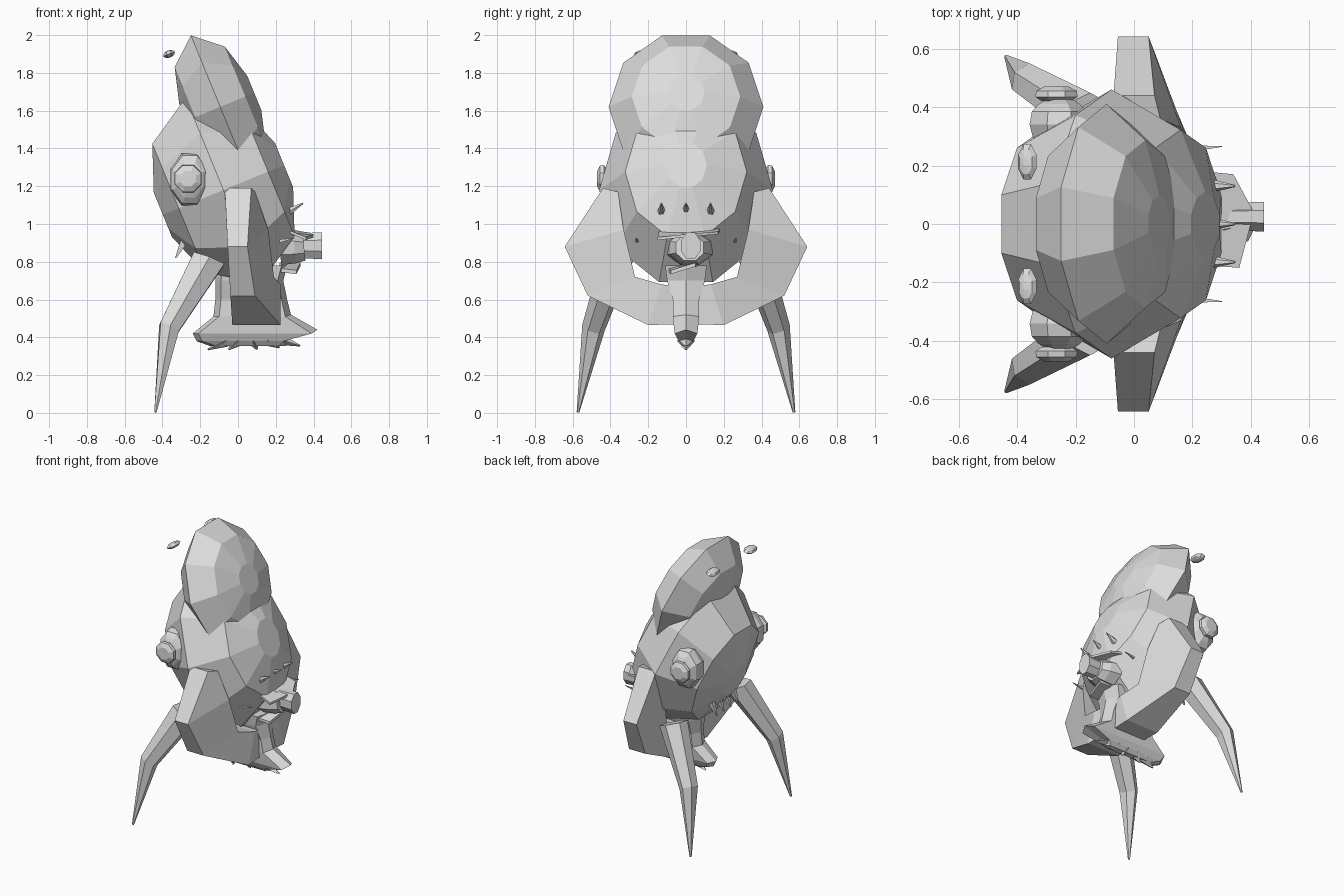
import bpy, bmesh, math
from mathutils import Vector

if "Cube" in bpy.data.objects:
    bpy.data.objects.remove(bpy.data.objects["Cube"])

grey = bpy.data.materials.new("pale_grey")
grey.diffuse_color = (0.72, 0.72, 0.72, 1)
grey.use_nodes = True
grey.node_tree.nodes["Principled BSDF"].inputs["Base Color"].default_value = grey.diffuse_color


def ring(c, d, a, b, n=10, phase=0.5):
    """Polygon around c facing d; a = sideways radius, b = other radius."""
    d = Vector(d).normalized()
    ref = Vector((1, 0, 0)) if abs(d.y) > 0.95 else Vector((0, 1, 0))
    u = (ref - d * ref.dot(d)).normalized()
    v = d.cross(u)
    return [Vector(c) + u * a * math.sin((i + phase) * math.tau / n)
            + v * b * math.cos((i + phase) * math.tau / n) for i in range(n)]


def loft(name, rings, mirror=False):
    """Skin consecutive rings, cap both ends, optionally mirror over y."""
    bm = bmesh.new()
    for s in ((1, -1) if mirror else (1,)):
        rows = [[bm.verts.new((p[0], p[1] * s, p[2])) for p in r] for r in rings]
        n = len(rows[0])
        for r0, r1 in zip(rows, rows[1:]):
            for i in range(n):
                bm.faces.new((r0[i], r0[(i + 1) % n], r1[(i + 1) % n], r1[i]))
        bm.faces.new(rows[0])
        bm.faces.new(rows[-1])
    bmesh.ops.recalc_face_normals(bm, faces=bm.faces)
    me = bpy.data.meshes.new(name)
    bm.to_mesh(me)
    bm.free()
    me.materials.append(grey)
    ob = bpy.data.objects.new(name, me)
    bpy.context.collection.objects.link(ob)
    return ob


def spindle(name, c, d, a, b, h, n=10, mirror=False):
    """Coarse faceted ellipsoid with flat pole caps along d."""
    c, d = Vector(c), Vector(d).normalized()
    prof = [(-0.95, 0.24), (-0.7, 0.7), (0, 1), (0.7, 0.7), (0.95, 0.24)]
    return loft(name, [ring(c + d * h * t, d, a * r, b * r, n) for t, r in prof], mirror)


def spike(name, root, tip, r, n=6, mirror=False):
    """Thin cone from root to tip."""
    d = Vector(tip) - Vector(root)
    loft(name, [ring(root, d, r, r, n), ring(tip, d, r * 0.15, r * 0.15, n)], mirror)


def slab(x0, outer, inner):
    """Quad arm section; outer and inner are (front x, y, z)."""
    return [(x0, *outer[1:]), outer, inner, (x0, *inner[1:])]


# body and head, both tilted backwards
AXIS = (0.926, 0, 0.38)
spindle("body", (-0.077, 0, 1.18), AXIS, 0.46, 0.555, 0.365)
spindle("head", (-0.094, 0, 1.62), AXIS, 0.41, 0.43, 0.205)

# pointed back legs
loft("back_legs", [ring((-0.155, 0.365, 0.815), (-0.36, 0.15, -0.93), 0.085, 0.10, 6),
                   ring((-0.365, 0.49, 0.45), (-0.42, 0.3, -0.85), 0.062, 0.062, 6),
                   ring((-0.437, 0.572, 0.003), (-0.15, 0.18, -0.9), 0.007, 0.007, 6)],
     True)

# arms folded down and inwards, their fronts sweeping forward towards the middle
loft("arms", [slab(-0.07, (0.07, 0.44, 1.19), (0.09, 0.36, 1.17)),
              slab(-0.055, (0.05, 0.642, 0.88), (0.16, 0.33, 0.97)),
              slab(-0.04, (0.09, 0.52, 0.62), (0.19, 0.27, 0.72)),
              slab(-0.03, (0.225, 0.20, 0.465), (0.225, 0.13, 0.68)),
              slab(-0.03, (0.215, 0.03, 0.47), (0.215, 0.03, 0.67))], True)

# round side discs: a broad lens with a smaller one on top
DISC = ((0.28, 0.11), (0.34, 0.13), (0.385, 0.12), (0.41, 0.09), (0.425, 0.06))
loft("side_discs", [ring((-0.255, y, 1.235), (0, 1, 0), r * 0.85, r * 1.15, 8)
                    for y, r in DISC], True)
BOSS = ((0.42, 0.055), (0.435, 0.078), (0.455, 0.075), (0.47, 0.045))
loft("side_disc_centres", [ring((-0.265, y, 1.24), (0, 1, 0), r, r, 8)
                           for y, r in BOSS], True)

# small floating beads behind the head
spindle("beads", (-0.365, 0.213, 1.90), (0.35, 0, -0.93), 0.065, 0.036, 0.02, 8, True)

# brow spikes and thin cheek spikes
for i, y in enumerate((-0.13, 0, 0.13)):
    spike(f"brow_spike_{i}", (0.25, y, 1.055), (0.345, y, 1.11), 0.026)
spike("cheek_spikes", (0.22, 0.26, 0.91), (0.30, 0.265, 0.925), 0.012, 4, True)

# muzzle, thin lips and snout
loft("muzzle", [ring((x, 0.02, 0.875), (1, 0, 0.1), a, b, 8) for x, a, b in
                ((0.22, 0.13, 0.10), (0.30, 0.11, 0.09), (0.35, 0.08, 0.075))])
loft("upper_lip", [[(0.24, -0.14, z + 0.02), (0.36, -0.15, z - 0.03), (0.41, 0.04, z - 0.01),
                    (0.34, 0.17, z), (0.24, 0.18, z + 0.02)] for z in (0.945, 0.96)])
loft("lower_lip", [[(0.22, -0.09, z), (0.31, -0.08, z - 0.01), (0.33, 0.05, z + 0.03),
                    (0.22, 0.06, z + 0.03)] for z in (0.745, 0.765)])
loft("snout", [ring((x, 0.025, 0.885), (1, 0, 0), r, r * 1.4, 8) for x, r in
               ((0.28, 0.05), (0.36, 0.052), (0.445, 0.055))])

# row of short spikes under the back
for i, y in enumerate((0.04, 0.12)):
    spike(f"back_spikes_{i}", (-0.28, y, 0.92), (-0.33, y, 0.82), 0.03, 4, True)

# central keel between the hands, flaring into a wide tail at the bottom
loft("keel", [[(x0 + 0.03, -w, z), (x1 - 0.03, -w, z), (x1, 0, z + r), (x1 - 0.03, w, z),
               (x0 + 0.03, w, z), (x0, 0, z)] for z, x0, x1, w, r in
              ((0.78, -0.11, 0.26, 0.11, 0), (0.70, -0.12, 0.24, 0.10, 0),
               (0.60, -0.12, 0.26, 0.07, 0), (0.51, -0.13, 0.28, 0.07, 0.01),
               (0.42, -0.24, 0.42, 0.06, 0.02), (0.38, -0.22, 0.27, 0.04, 0.01),
               (0.355, -0.15, 0.25, 0.02, 0))])

# fan of blades along the underside of the tail
for i, (x, z) in enumerate([(-0.16, 0.335), (-0.05, 0.335), (0.10, 0.335),
                            (0.22, 0.345), (0.33, 0.355)]):
    root, tip = Vector((0.06, 0, 0.44)), Vector((x, 0, z))
    d = tip - root
    loft(f"fan_blade_{i}", [ring(root + d * t, d, w, h, 4, 0) for t, w, h in
                            ((0, 0.02, 0.02), (0.6, 0.045, 0.03), (1, 0.006, 0.004))])
